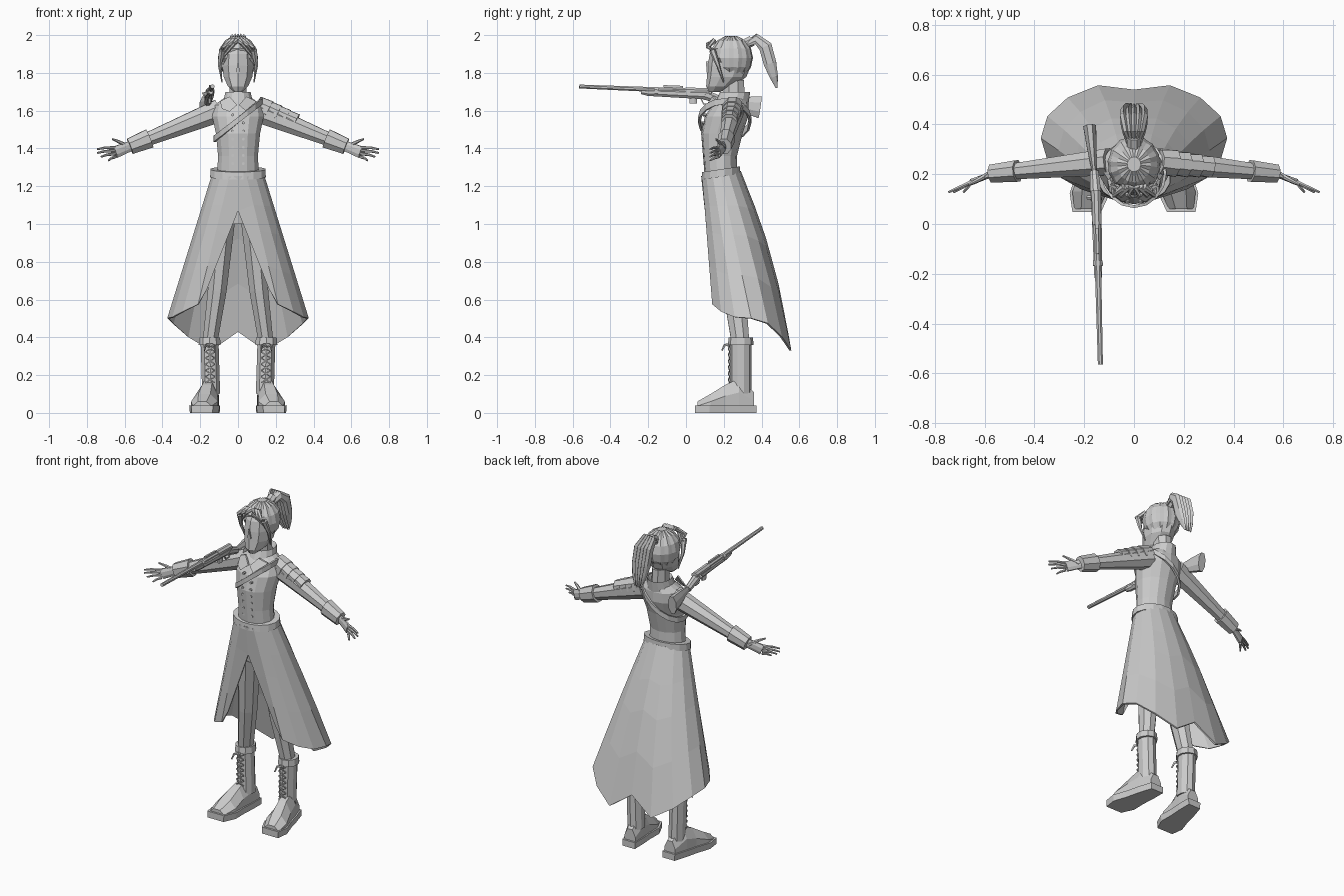
import bpy, bmesh
from math import sin, cos, pi, radians
from mathutils import Vector

if "Cube" in bpy.data.objects:
    bpy.data.objects.remove(bpy.data.objects["Cube"])

grey = bpy.data.materials.new("plain grey")
grey.use_nodes = True
colour = (.6, .6, .6, 1)
grey.diffuse_color = colour
grey.node_tree.nodes["Principled BSDF"].inputs["Base Color"].default_value = colour


def point(x, y, z):
    return Vector((x, y, z))


UP, BACK = point(0, 0, 1), point(0, 1, 0)


def build(name, verts, faces):
    mesh = bpy.data.meshes.new(name)
    mesh.from_pydata([tuple(v) for v in verts], [], faces)
    bm = bmesh.new()
    bm.from_mesh(mesh)
    bmesh.ops.remove_doubles(bm, verts=bm.verts, dist=.0001)
    bmesh.ops.recalc_face_normals(bm, faces=bm.faces)
    bm.to_mesh(mesh)
    bm.free()
    mesh.materials.append(grey)
    part = bpy.data.objects.new(name, mesh)
    bpy.context.scene.collection.objects.link(part)
    return part


def loft(name, rings, pair=False):
    """Skin closed rings and cap the ends; pair also builds the mirrored part."""
    sides, count = len(rings[0]), len(rings)
    verts = [v for ring in rings for v in ring]
    faces = [(i*sides+j, i*sides+(j+1) % sides, (i+1)*sides+(j+1) % sides, (i+1)*sides+j)
             for i in range(count-1) for j in range(sides)]
    faces += [tuple(range(sides)), tuple(range((count-1)*sides, count*sides))]
    if pair:
        build("right_" + name, [point(-v.x, v.y, v.z) for v in verts], faces)
        name = "left_" + name
    build(name, verts, faces)


def ellipse(centre, side, up, sides):
    angles = [2*pi*(k+.5)/sides for k in range(sides)]
    return [centre + side*cos(a) + up*sin(a) for a in angles]


def tube(name, path, start, end=None, bulge=0, squash=1, sides=8, ref=UP, pair=False):
    """Sweep an ellipse along a path, tapering from start to end radius."""
    end = start if end is None else end
    last = len(path) - 1
    rings = []
    for i, here in enumerate(path):
        along = (path[min(i+1, last)] - path[max(i-1, 0)]).normalized()
        side = along.cross(ref).normalized()
        radius = start + (end-start)*i/last + bulge*sin(pi*i/last)
        rings.append(ellipse(here, side*radius*squash, side.cross(along)*radius, sides))
    loft(name, rings, pair)


def stack(name, rows, sides=14, tilt=0):
    """Level rings from rows of height, half width, front y and back y."""
    rings = []
    for z, half, front, back in rows:
        depth = (back-front)/2
        rings.append(ellipse(point(0, front+depth, z), point(half, 0, 0),
                             point(0, depth, depth*tilt), sides))
    loft(name, rings)


def egg(name, centre, size, sides, shape):
    """Ellipsoid of level rings whose points are adjusted by a shape rule."""
    rings = []
    for degrees in range(-75, 76, 25):
        a = radians(degrees)
        ring = ellipse(centre + UP*size.z*sin(a), point(size.x*cos(a), 0, 0),
                       BACK*size.y*cos(a), sides)
        rings.append([shape(p, k) for k, p in enumerate(ring)])
    loft(name, rings)


def plate(name, outline, depth, pair=False):
    loft(name, [outline, [p + depth for p in outline]], pair)


# Head: lower rings slide forward to form the chin
skull = point(0, .23, 1.84)


def chin_rule(p, k):
    drop = max(skull.z - p.z, 0)
    return p - BACK*drop*drop*4


def hair_rule(p, k):
    # Alternate points make strands; the hairline clears the face
    p = hair_centre + (p-hair_centre)*(1.02 if k % 2 else .98)
    p.y = max(p.y, .125 + max(1.93-p.z, 0)*.7)
    return p


egg("head", skull, point(.088, .115, .145), 10, chin_rule)
plate("nose", [point(-.012, .125, 1.8), point(.012, .125, 1.8), point(0, .12, 1.86)], BACK*-.015)
tube("neck", [point(0, .255, 1.6), point(0, .25, 1.76)], .062, squash=.8, ref=BACK)

# Hair cap, fringe, side locks and ponytail
hair_centre = point(0, .24, 1.88)
egg("hair", hair_centre, point(.105, .113, .118), 28, hair_rule)
for k in range(3):
    peak = point(.02+.03*k, .115, 1.955-.01*k)
    tube("fringe", [point(peak.x/2, .15, 1.97), peak, point(.09, .16, 1.87+.02*k)],
         .015, .005, sides=6, pair=True)
tube("side_lock", [point(.085, .14, 1.92), point(.097, .17, 1.84), point(.085, .2, 1.75)],
     .018, .003, sides=6, ref=BACK, pair=True)
tube("hair_tie", [point(0, .31, 1.95), point(0, .35, 1.97)], .03)
tail = [(.32, 1.95), (.37, 1.98), (.42, 1.94), (.445, 1.85), (.465, 1.78), (.48, 1.72)]
for k in range(-2, 3):
    path = [point(k*(.01+.012*sin(pi*i/5)), y, z) for i, (y, z) in enumerate(tail)]
    tube("ponytail_strand", path, .015, .005, bulge=.026, squash=.4, sides=6, ref=UP+BACK)

# Jacket, collar and lapels
stack("jacket", [(1.24, .115, .1, .27), (1.36, .108, .09, .27), (1.48, .12, .08, .3),
                 (1.57, .14, .1, .33), (1.63, .13, .14, .33), (1.67, .07, .18, .32)])
stack("collar", [(1.63, .085, .15, .33), (1.7, .068, .18, .34), (1.67, .055, .2, .32)])
plate("lapel", [point(.005, .12, 1.63), point(.045, .15, 1.675), point(.095, .17, 1.65),
                point(.085, .13, 1.61), point(.045, .1, 1.595)], BACK*-.012, pair=True)

# Double row of buttons
for k in range(7):
    z = 1.32 + .043*k
    button = point(.028, .08 + abs(z-1.48)*.1, z)
    tube("button", [button, button + BACK*.02], .008, sides=6, pair=True)

# Strap slanting around the chest and back
loop = [2*pi*k/16 for k in range(17)]
strap = []
for a in loop:
    centre = point(.125*cos(a), .205 + .135*sin(a), 1.55 + .1*cos(a))
    out = point(cos(a), sin(a), 0)*.006
    strap.append([centre + out + UP*.016, centre + out - UP*.016,
                  centre - out - UP*.016, centre - out + UP*.016])
loft("strap", strap)

# Sleeves and cuffs follow one straight line
shoulder, wrist = point(.1, .25, 1.6), point(.5, .21, 1.44)


def arm(t):
    return shoulder.lerp(wrist, t)


tube("sleeve", [arm(0), arm(.5), arm(1)], .065, .037, squash=.9, pair=True)
tube("cuff", [arm(.92), arm(1.18)], .055, .046, squash=.85, pair=True)

# Hands with spread fingers
knuckles = point(.65, .17, 1.38)
tube("palm", [arm(1.15), knuckles], .028, .034, squash=.4, pair=True)
for k in range(4):
    root = knuckles + UP*(.024-.016*k)
    tip = knuckles + point(.095-.01*k*(k-1), -.042, .016-.02*k)
    tube("finger", [root, root.lerp(tip, .6) + UP*.004, tip], .009, .005, sides=6, pair=True)
tube("thumb", [arm(1.2), point(.63, .175, 1.435), point(.665, .158, 1.45)],
     .013, .005, sides=6, pair=True)

# Layered guard on the left shoulder
for k in range(4):
    tube("shoulder_guard", [arm(.12*k) + UP*.03, arm(.12*k+.16) + UP*.025],
         .052-.004*k, .058-.004*k)

# Belt and hips
stack("belt", [(1.25, .15, .08, .29), (1.29, .148, .083, .288)], 16, .15)
stack("hips", [(1, .09, .14, .27), (1.08, .13, .13, .3), (1.24, .12, .1, .27)], 10)

# Open skirt: columns fan from the waist to a hem that dips to two tails
steps = [0, .22, .42, .7, 1]
slit_top, slit_end = point(0, .105, 1.07), point(.165, .14, .655)
columns = [[point(0, .085, 1.255)] + [slit_top.lerp(slit_end, k/3) for k in range(4)]]
for k in range(8):
    a = radians(160*k/7 - 70)
    rear, front = max(sin(a), 0), max(-sin(a), 0)
    waist = point(.132*cos(a), .185+.1*sin(a), 1.265+.015*sin(a))
    hem = point(.37*cos(a)**(1-.5*front), .35+.22*sin(a), .5-.2*rear**2+.09*front**3)
    if k == 7:
        hem = point(0, .535, .43)
    columns.append([waist.lerp(hem, t) + BACK*rear*.03*sin(pi*t) for t in steps])
verts, faces, rows = [], [], len(steps)
for side in (1, -1):
    base = len(verts)
    verts += [point(p.x*side, p.y, p.z) for column in columns for p in column]
    for c in range(len(columns)-1):
        for r in range(rows-1):
            q = base + c*rows + r
            faces.append((q, q+1, q+rows+1, q+rows)[::side])
cloth = build("skirt", verts, faces).modifiers.new("thickness", "SOLIDIFY")
cloth.thickness = .01
cloth.offset = 0

# Trousers and boot shafts
ankle, boot_rim = point(.142, .29, .1), point(.15, .29, .36)
tube("trouser_leg", [point(.065, .21, 1.12), point(.11, .255, .65), boot_rim],
     .08, .05, squash=.83, ref=BACK, pair=True)
tube("boot_shaft", [ankle, boot_rim], .058, squash=.86, sides=10, ref=BACK, pair=True)
tube("boot_top", [boot_rim, boot_rim + UP*.04], .068, .064, squash=.9, sides=10, ref=BACK, pair=True)

# Feet and soles share stations of y, half width and height
stations = [(.06, .05, .06), (.13, .07, .1), (.21, .056, .15), (.28, .05, .18), (.36, .038, .11)]
foot, sole = [], []
for y, half, high in stations:
    middle = point(.2 - y*.17, y, 0)
    right = point(half, 0, 0)
    foot.append([middle - right + UP*.02, middle + right + UP*.02, middle + right + UP*high*.6,
                 middle + right*.45 + UP*high, middle - right*.45 + UP*high, middle - right + UP*high*.6])
    middle += BACK*(y-.21)*.08
    sole.append([middle - right*1.1, middle + right*1.1,
                 middle + right*1.15 + UP*.04, middle - right*1.15 + UP*.04])
loft("boot_foot", foot, pair=True)
loft("boot_sole", sole, pair=True)

# Crossed laces and their loose ends
for d in (-1, 1):
    across = point(.024*d, 0, .015)
    for k in range(6):
        knot = point(.147, .231, .175+.033*k)
        tube("lace", [knot - across, knot - BACK*.006, knot + across], .004, sides=4, pair=True)
    bow = boot_rim - BACK*.06
    tube("lace_end", [bow, bow + point(.02*d, -.025, 0), bow + point(.028*d, -.04, -.03)],
         .012, .005, squash=.5, sides=4, pair=True)

# Rifle resting on the right shoulder
muzzle, breech = point(-.135, -.565, 1.728), point(-.152, .12, 1.7)
grip, butt = point(-.16, .21, 1.645), point(-.178, .392, 1.618)


def barrel(t, drop=0):
    return muzzle.lerp(breech, t) - UP*drop


tube("rifle_barrel", [muzzle, breech], .011, .016)
tube("rifle_fore_end", [barrel(.48, .014), barrel(.53, .016), barrel(1, .016)], .014, .027, squash=.85)
tube("rifle_receiver", [barrel(.82), barrel(1.02)], .02)
tube("rifle_grip", [barrel(.97, .016), grip], .028, .021, squash=.9)
tube("rifle_stock", [grip, grip.lerp(butt, .5), butt], .021, .062, bulge=.004, squash=.45)
tube("barrel_band", [barrel(.58, .01), barrel(.61, .01)], .025, squash=.85)
tube("rear_sight", [barrel(.65, -.02), barrel(.8, -.02)], .008, sides=4)
tube("rifle_magazine", [barrel(.88, .02), barrel(.88, .065)], .022, squash=.5, ref=BACK)
tube("trigger_guard", [barrel(.94, .035), barrel(.96, .065), barrel(1.01, .065), barrel(1.03, .04)],
     .005, sides=4, ref=point(1, 0, 0))
bolt = barrel(.98) + point(-.035, 0, -.015)
tube("bolt_handle", [barrel(.98), bolt], .005, .01, sides=6)
